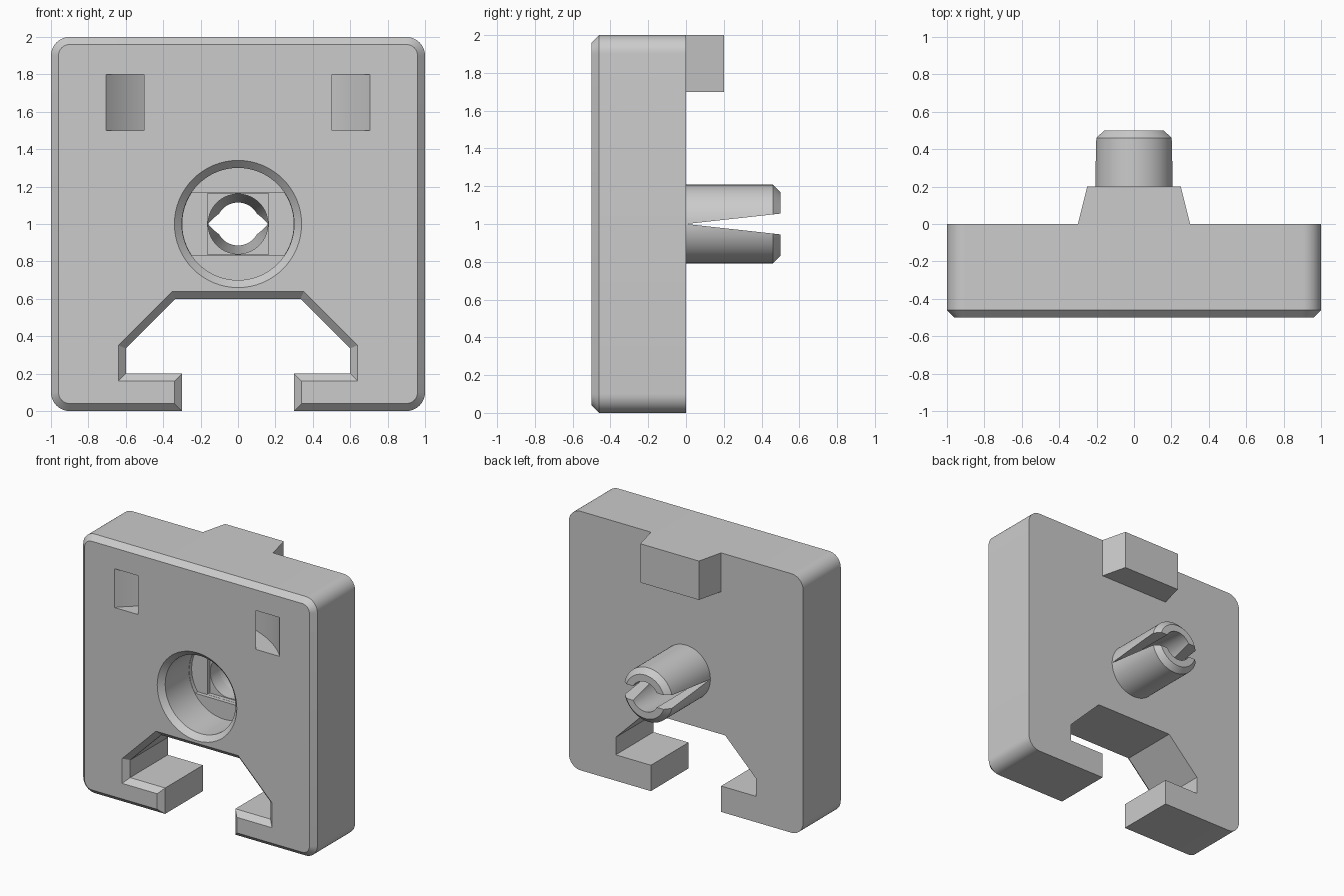
import bpy, bmesh
from math import sin, cos, asin, pi, radians
from mathutils import Vector

if "Cube" in bpy.data.objects:
    bpy.data.objects.remove(bpy.data.objects["Cube"])

grey = bpy.data.materials.new("plain grey")
grey.use_nodes = True
grey.diffuse_color = (0.6, 0.6, 0.6, 1)
grey.node_tree.nodes["Principled BSDF"].inputs["Base Color"].default_value = (0.6, 0.6, 0.6, 1)


def loft(name, rings):
    """Closed solid through rings of matching 3D points."""
    bm = bmesh.new()
    loops = [[bm.verts.new(p) for p in ring] for ring in rings]
    n = len(loops[0])
    for a, b in zip(loops, loops[1:]):
        for i in range(n):
            j = (i + 1) % n
            bm.faces.new((a[i], a[j], b[j], b[i]))
    bm.faces.new(loops[0])
    bm.faces.new(loops[-1])
    bmesh.ops.recalc_face_normals(bm, faces=bm.faces)
    mesh = bpy.data.meshes.new(name)
    bm.to_mesh(mesh)
    bm.free()
    mesh.materials.append(grey)
    obj = bpy.data.objects.new(name, mesh)
    bpy.context.collection.objects.link(obj)
    return obj


def at_y(profile, y):
    return [(x, y, z) for x, z in profile]


def circle(r, n=64):
    return [(r * cos(2 * pi * i / n), 1 + r * sin(2 * pi * i / n)) for i in range(n)]


def turned(name, steps):
    """Round solid along y from (radius, y) steps."""
    return loft(name, [at_y(circle(r), y) for r, y in steps])


def arc(cx, cz, r, start, end, n):
    angles = [radians(start + (end - start) * i / n) for i in range(n + 1)]
    return [(cx + r * cos(a), cz + r * sin(a)) for a in angles]


def inset(profile, d):
    """Mitred inward offset of a counter-clockwise profile."""
    pts = [Vector(p) for p in profile]
    out = []
    for i, p in enumerate(pts):
        u = (p - pts[i - 1]).normalized()
        v = (pts[(i + 1) % len(pts)] - p).normalized()
        nu, nv = Vector((-u.y, u.x)), Vector((-v.y, v.x))
        out.append(tuple(p + (nu + nv) * d / (1 + nu.dot(nv))))
    return out


def cut(target, cutters):
    for c in cutters:
        c.hide_render = True
        mod = target.modifiers.new("cut", 'BOOLEAN')
        mod.operation = 'DIFFERENCE'
        mod.solver = 'EXACT'
        mod.object = c
        bpy.context.view_layer.objects.active = target
        bpy.ops.object.modifier_apply(modifier=mod.name)


# Body: rounded square with a rail opening, chamfered at the front
right_half = [(0.3, 0)] + arc(0.9, 0.1, 0.1, -90, 0, 10) + arc(0.9, 1.9, 0.1, 0, 90, 10)
rail_half = [(0.335, 0.6), (0.6, 0.335), (0.6, 0.2), (0.3, 0.2)]
half = rail_half + right_half
outline = half + [(-x, z) for x, z in reversed(half)]
body = loft("body", [at_y(outline, 0), at_y(outline, -0.46), at_y(inset(outline, 0.04), -0.5)])

# Stepped recess and bore
recess = turned("recess_cutter", [(0.35, -0.51), (0.3, -0.46), (0.3, -0.17)])
a = asin(0.165 / 0.298) * 180 / pi
band = arc(0, 1, 0.298, -a, a, 12) + arc(0, 1, 0.298, 180 - a, 180 + a, 12)
band_step = loft("band_step_cutter", [at_y(band, -0.2), at_y(band, -0.14)])
s = 0.164
square = [(-s, 1 - s), (s, 1 - s), (s, 1 + s), (-s, 1 + s)]
square_step = loft("square_step_cutter", [at_y(square, -0.2), at_y(square, -0.11)])
bore = turned("bore_cutter", [(0.16, -0.2), (0.16, 0), (0.115, 0.5), (0.115, 0.55)])

# Curved strap channel joining the two front windows
channel_plan = arc(0, -1.135, 0.95, 20, 160, 64) + arc(0, -1.135, 0.81, 160, 20, 64)
channel = loft("channel_cutter", [[(x, y, z) for x, y in channel_plan] for z in (1.5, 1.8)])
cut(body, [recess, band_step, square_step, bore, channel])

# Split pin on the back
pin = turned("split_pin", [(0.208, 0), (0.208, 0.46), (0.168, 0.5)])
wedge = [(0, 1), (0.6, 1.066), (0.6, 0.934)]
slit = loft("slit_cutter", [[(x, y, z) for y, z in wedge] for x in (-0.3, 0.3)])
cut(pin, [bore, slit])

# Tapered tab at the top of the back
plan = [(-0.3, 0), (0.3, 0), (0.25, 0.2), (-0.25, 0.2)]
tab = loft("top_tab", [[(x, y, z) for x, y in plan] for z in (1.7, 2)])

for helper in (recess, band_step, square_step, bore, channel, slit):
    bpy.data.objects.remove(helper)

# Smooth curves, sharp edges
for obj in (body, pin, tab):
    bpy.ops.object.select_all(action='DESELECT')
    obj.select_set(True)
    bpy.context.view_layer.objects.active = obj
    bpy.ops.object.shade_smooth_by_angle(angle=radians(25))
